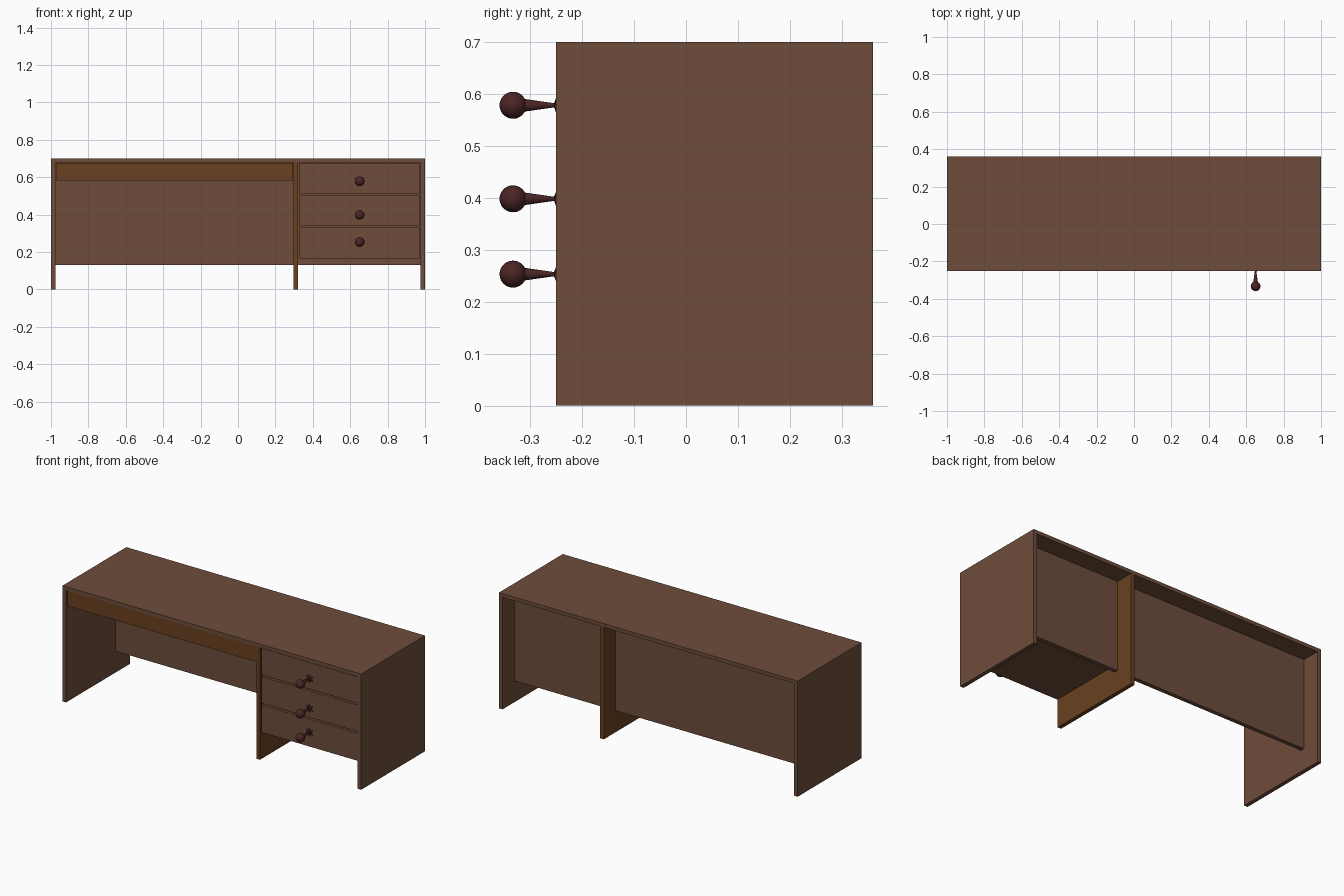
import bpy, bmesh, math

cube = bpy.data.objects.get("Cube")
if cube:
    bpy.data.objects.remove(cube, do_unlink=True)


def material(name, rgb):
    m = bpy.data.materials.new(name)
    m.use_nodes = True
    m.diffuse_color = (*rgb, 1)
    m.node_tree.nodes["Principled BSDF"].inputs["Base Color"].default_value = (*rgb, 1)
    return m


walnut = material("walnut", (0.156, 0.074, 0.045))
oak = material("golden oak", (0.144, 0.053, 0.014))
knob_red = material("dark red knob", (0.07, 0.018, 0.018))


def make_object(name, bm, mat):
    bmesh.ops.recalc_face_normals(bm, faces=bm.faces)
    mesh = bpy.data.meshes.new(name)
    bm.to_mesh(mesh)
    bm.free()
    mesh.materials.append(mat)
    obj = bpy.data.objects.new(name, mesh)
    bpy.context.collection.objects.link(obj)
    return obj


def box(name, xs, ys, zs, mat):
    bm = bmesh.new()
    bmesh.ops.create_cube(bm, size=1)
    for v in bm.verts:
        v.co = [r[0] if c < 0 else r[1] for c, r in zip(v.co, (xs, ys, zs))]
    return make_object(name, bm, mat)


FRONT, BACK, TOP = -0.25, 0.36, 0.70
UNDER = TOP - 0.022      # underside of the desk top
PANEL = 0.024            # panel thickness
depth = (FRONT, BACK)

# Carcass
box("desk_top", (-1, 1), depth, (UNDER, TOP), walnut)
box("right_side_panel", (-1, -1 + PANEL), depth, (0, UNDER), walnut)
box("left_side_panel", (1 - PANEL, 1), depth, (0, UNDER), walnut)
box("divider_panel", (0.298, 0.322), depth, (0, UNDER), oak)
box("back_panel_wide", (-1 + PANEL, 0.298), (0.222, 0.247), (0.13, UNDER), walnut)
box("back_panel_narrow", (0.322, 1 - PANEL), (0.222, 0.247), (0.13, UNDER), walnut)

# Shallow drawer over the knee space
box("pencil_drawer", (-0.97, 0.295), (FRONT + 0.005, 0.22), (0.583, 0.676), oak)


# Turned knob pointing to the front, on a star-shaped foot
def knob(name, x, z):
    sides = 24
    ball, radius = -0.333, 0.026
    profile = [(-0.254, 0.004), (-0.31, 0.012)]
    for i in range(1, 11):
        a = math.radians(28) + (math.pi - math.radians(28)) * i / 10
        profile.append((ball + radius * math.cos(a), max(radius * math.sin(a), 0.0003)))
    bm = bmesh.new()

    def ring(y, radius_at):
        return [bm.verts.new((x + radius_at(k) * math.cos(math.tau * k / sides), y,
                              z + radius_at(k) * math.sin(math.tau * k / sides)))
                for k in range(sides)]

    rings = [ring(FRONT + 0.006, lambda k: 0.030 - 0.018 * abs((k % 4) - 2) / 2)]
    rings += [ring(y, lambda k, r=r: r) for y, r in profile]
    for a, b in zip(rings, rings[1:]):
        for k in range(sides):
            n = (k + 1) % sides
            bm.faces.new((a[k], a[n], b[n], b[k]))
    bm.faces.new(rings[0])
    bm.faces.new(rings[-1])
    obj = make_object(name, bm, knob_red)
    bpy.ops.object.select_all(action="DESELECT")
    obj.select_set(True)
    bpy.context.view_layer.objects.active = obj
    bpy.ops.object.shade_smooth_by_angle(angle=math.radians(40))


# Three drawers, each with one knob
drawers = {
    "top": (0.513, 0.674, 0.578),
    "middle": (0.342, 0.503, 0.398),
    "bottom": (0.166, 0.332, 0.253),
}
for name, (low, high, knob_z) in drawers.items():
    box(name + "_drawer", (0.329, 0.970), (FRONT + 0.005, 0.22), (low, high), walnut)
    knob(name + "_drawer_knob", 0.65, knob_z)
